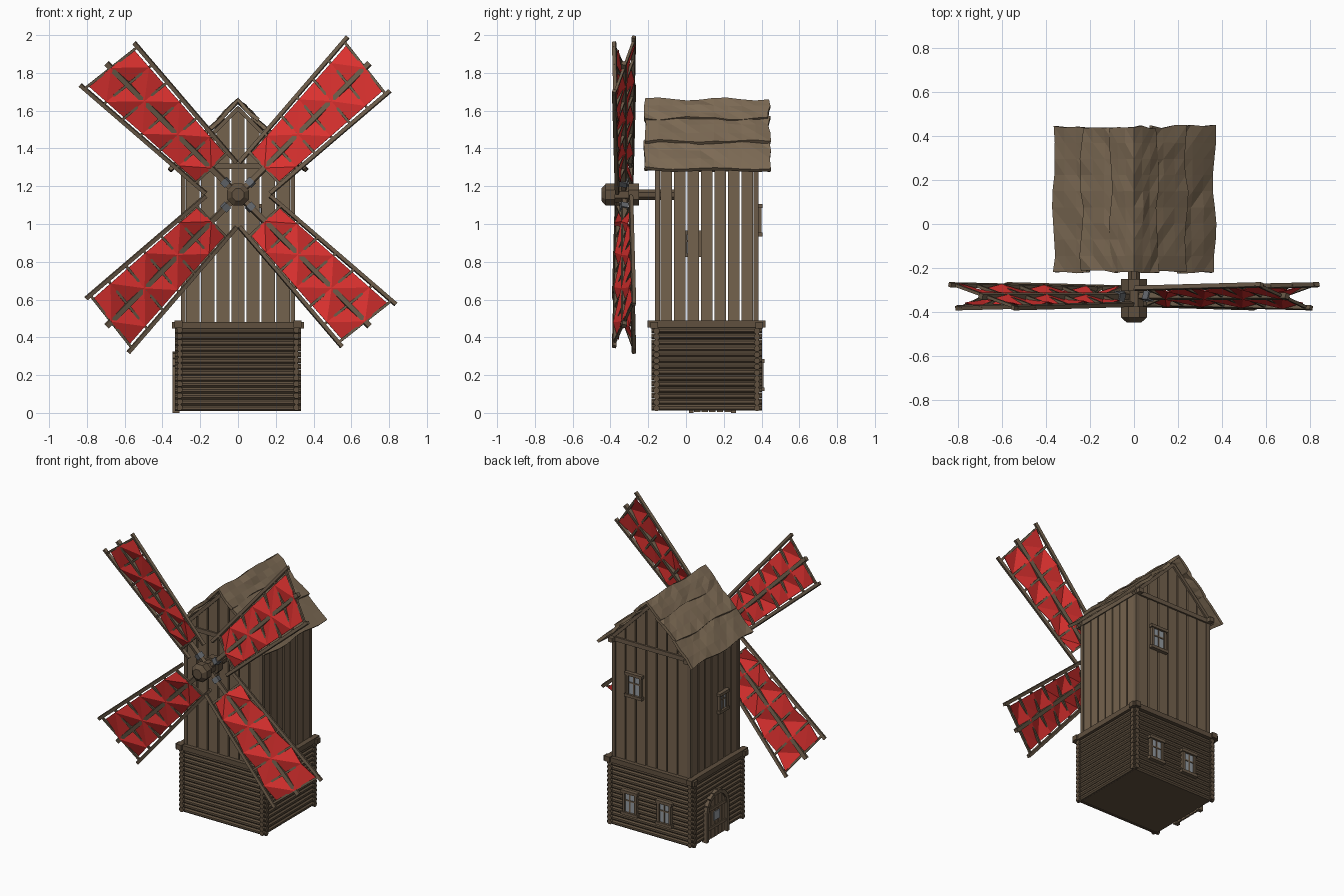
import bpy, bmesh, math, random
from mathutils import Vector, Matrix

if "Cube" in bpy.data.objects:
    bpy.data.objects.remove(bpy.data.objects["Cube"])

random.seed(4)


def mat(name, r, g, b):
    m = bpy.data.materials.new(name)
    m.diffuse_color = (r, g, b, 1)
    m.use_nodes = True
    m.node_tree.nodes["Principled BSDF"].inputs["Base Color"].default_value = m.diffuse_color
    return m


PLANK = mat("plank wood", 0.175, 0.122, 0.075)
LOG = mat("dark log wood", 0.115, 0.080, 0.049)
BEAM = mat("beam wood", 0.145, 0.103, 0.065)
THATCH = mat("roof thatch", 0.205, 0.146, 0.090)
CLOTH = mat("red cloth", 0.70, 0.030, 0.028)
METAL = mat("grey metal", 0.13, 0.14, 0.155)
GLASS = mat("window glass", 0.30, 0.33, 0.36)


def make(name, bm, material, solid=0):
    bmesh.ops.recalc_face_normals(bm, faces=bm.faces)
    me = bpy.data.meshes.new(name)
    bm.to_mesh(me)
    bm.free()
    me.materials.append(material)
    ob = bpy.data.objects.new(name, me)
    bpy.context.collection.objects.link(ob)
    if solid:
        mod = ob.modifiers.new("thickness", "SOLIDIFY")
        mod.thickness, mod.offset = solid, 0
    return ob


def frame(a, b, up):
    """Matrix at the midpoint of a-b, local z along a-b, local y close to up."""
    a, b = Vector(a), Vector(b)
    z = (b - a).normalized()
    x = Vector(up).cross(z).normalized()
    y = z.cross(x)
    m = Matrix((x, y, z)).transposed().to_4x4()
    m.translation = (a + b) / 2
    return m, (b - a).length


def beam(bm, a, b, w, h, up=(0, 1, 0)):
    m, length = frame(a, b, up)
    bmesh.ops.create_cube(bm, size=1, matrix=m @ Matrix.Diagonal((w, h, length, 1)))


def rod(bm, a, b, r1, r2=None, n=8, up=(0, 0, 1)):
    m, length = frame(a, b, up)
    m = m @ Matrix.Rotation(math.pi / n, 4, 'Z')
    bmesh.ops.create_cone(bm, cap_ends=True, segments=n, radius1=r1,
                          radius2=r1 if r2 is None else r2, depth=length, matrix=m)


def box(bm, x0, x1, y0, y1, z0, z1):
    m = Matrix.Translation(((x0 + x1) / 2, (y0 + y1) / 2, (z0 + z1) / 2))
    bmesh.ops.create_cube(bm, size=1, matrix=m @ Matrix.Diagonal((x1 - x0, y1 - y0, z1 - z0, 1)))


# Log base: solid core, stacked logs crossing at the corners
bm = bmesh.new()
box(bm, -0.305, 0.305, -0.158, 0.378, 0.012, 0.465)
make("base_core", bm, LOG)
bm = bmesh.new()
for i in range(14):
    z = 0.024 + i * 0.0315
    for y in (-0.156, 0.376):
        rod(bm, (-0.333, y, z), (0.333, y, z), 0.0165)
    for x in (-0.309, 0.309):
        rod(bm, (x, -0.182, z + 0.004), (x, 0.402, z + 0.004), 0.0165)
make("base_logs", bm, LOG)
bm = bmesh.new()
for y in (-0.168, 0.388):
    box(bm, -0.35, 0.35, y - 0.02, y + 0.02, 0.448, 0.482)
for x in (-0.315, 0.315):
    box(bm, x - 0.02, x + 0.02, -0.205, 0.42, 0.452, 0.488)
make("base_top_beams", bm, LOG)

# Tower planks with narrow gaps; front and back ones run up into the gables
bm = bmesh.new()


def gable(x):
    return 1.625 - 1.02 * abs(x)


for i in range(7):
    x0, x1 = -0.28 + i * 0.08 + 0.005, -0.2 + i * 0.08 - 0.005
    for y in (-0.152, 0.372):
        dy = random.uniform(-0.002, 0.002)
        pts = [(x0, 0.47), (x1, 0.47), (x1, gable(x1))]
        if i == 3:
            pts.append((0, gable(0)))
        pts.append((x0, gable(x0)))
        f = bm.faces.new([bm.verts.new((px, y - 0.008 + dy, pz)) for px, pz in pts])
        ex = bmesh.ops.extrude_face_region(bm, geom=[f])["geom"]
        bmesh.ops.translate(bm, vec=(0, 0.016, 0),
                            verts=[v for v in ex if isinstance(v, bmesh.types.BMVert)])
        if f.is_valid and not any(len(e.link_faces) < 2 for e in f.edges):
            pass
        else:
            bm.faces.new([v for v in f.verts]) if not f.is_valid else None
    y0, y1 = -0.14 + i * 0.0715 + 0.005, -0.14 + (i + 1) * 0.0715 - 0.005
    for x in (-0.291, 0.291):
        dx = random.uniform(-0.002, 0.002)
        box(bm, x - 0.008 + dx, x + 0.008 + dx, y0, y1, 0.47, 1.33)
make("tower_planks", bm, PLANK)

# Corner posts and the beams under the gables
bm = bmesh.new()
for x in (-0.29, 0.29):
    for y in (-0.15, 0.37):
        box(bm, x - 0.013, x + 0.013, y - 0.013, y + 0.013, 0.47, 1.31)
    box(bm, x - 0.016, x + 0.016, -0.2, 0.42, 1.29, 1.32)
for y in (-0.158, 0.378):
    box(bm, -0.305, 0.305, y - 0.012, y + 0.012, 1.29, 1.32)
    for s in (-1, 1):
        beam(bm, (0, y, 1.612), (s * 0.32, y, 1.29), 0.022, 0.024)
make("tower_frame", bm, BEAM)

# Thatched roof: three overlapping wavy layers on each side
rows = [((0.0, 1.657), (0.10, 1.553)), ((0.075, 1.563), (0.232, 1.432)),
        ((0.205, 1.437), (0.358, 1.287))]
NY = 9
for k, (top, low) in enumerate(rows):
    bm = bmesh.new()
    ridge = [1.652 + 0.008 * math.sin(1.3 * j + 0.6) for j in range(NY + 1)]
    for s in (-1, 1):
        grid = []
        for i in range(4):
            t = i / 3
            row = []
            for j in range(NY + 1):
                y = -0.218 + 0.66 * j / NY
                if j in (0, NY):
                    y += random.uniform(-0.008, 0.008)
                d = random.uniform(-0.006, 0.006)
                slip = 0.009 * math.sin(j * 1.1 + k * 2 + s) if i == 3 else 0
                x = top[0] + (low[0] - top[0]) * t + 0.7 * (d + slip)
                z = top[1] + (low[1] - top[1]) * t + 0.7 * (d - slip)
                if k == 0 and i == 0:
                    x, y, z = 0, -0.215 + 0.655 * j / NY, ridge[j]
                row.append(bm.verts.new((s * x, y, z)))
            grid.append(row)
        for i in range(3):
            for j in range(NY):
                a, b, c, d = grid[i][j], grid[i][j + 1], grid[i + 1][j + 1], grid[i + 1][j]
                bm.faces.new((a, b, c))
                bm.faces.new((a, c, d))
    bmesh.ops.remove_doubles(bm, verts=bm.verts, dist=0.0005)
    make("roof_layer_%d" % (k + 1), bm, THATCH, 0.02)

# Windows and door on the back and left walls
wood, glass = bmesh.new(), bmesh.new()


def window(c, u, n, w=0.09, h=0.15):
    c, u, n, z = Vector(c), Vector(u), Vector(n), Vector((0, 0, 1))
    for s in (-1, 1):
        beam(wood, c + u * s * w / 2 - z * h / 2, c + u * s * w / 2 + z * h / 2, 0.018, 0.03, n)
        e = c + z * s * h / 2 + n * 0.004
        beam(wood, e - u * (w / 2 + 0.018), e + u * (w / 2 + 0.018), 0.02, 0.036, n)
    beam(wood, c - z * h / 2, c + z * h / 2, 0.009, 0.022, n)
    beam(wood, c - u * w / 2 + z * 0.015, c + u * w / 2 + z * 0.015, 0.009, 0.022, n)
    beam(glass, c - z * h / 2 + n * 0.003, c + z * h / 2 + n * 0.003, w, 0.008, n)


window((0.15, 0.394, 0.2), (1, 0, 0), (0, 1, 0))
window((-0.115, 0.394, 0.2), (1, 0, 0), (0, 1, 0))
window((0.125, 0.384, 1.02), (1, 0, 0), (0, 1, 0), 0.1)
window((-0.303, 0.035, 0.895), (0, 1, 0), (-1, 0, 0), 0.075, 0.12)
DX, DY, R = -0.328, 0.14, 0.112
for s in (-1, 1):
    beam(wood, (DX, DY + s * R, 0), (DX, DY + s * R, 0.205), 0.026, 0.036, (1, 0, 0))
for i in range(8):
    p = [(DX, DY + R * math.cos(a), 0.2 + R * math.sin(a))
         for a in (math.pi * i / 8, math.pi * (i + 1) / 8)]
    beam(wood, p[0], p[1], 0.026, 0.036, (1, 0, 0))
make("window_and_door_frames", wood, BEAM)
bm = bmesh.new()
for i in range(5):
    y = DY - 0.08 + i * 0.04
    box(bm, -0.332, -0.32, y - 0.017, y + 0.017, 0.005, 0.2 + math.sqrt(R * R - (y - DY) ** 2))
box(bm, -0.338, -0.33, DY - 0.1, DY + 0.1, 0.07, 0.09)
box(bm, -0.338, -0.33, DY - 0.1, DY + 0.1, 0.2, 0.22)
make("door_planks", bm, PLANK)
beam(glass, (-0.334, DY - 0.03, 0.15), (-0.334, DY + 0.03, 0.15), 0.06, 0.006, (1, 0, 0))
make("window_panes", glass, GLASS)

# Axle and hub
HZ = 1.155
bm = bmesh.new()
for y0, y1, r0, r1 in ((-0.06, -0.26, 0.03, 0.03), (-0.25, -0.305, 0.063, 0.063),
                       (-0.3, -0.385, 0.046, 0.046), (-0.375, -0.425, 0.063, 0.063),
                       (-0.425, -0.448, 0.063, 0.035)):
    rod(bm, (0, y0, HZ), (0, y1, HZ), r0, r1)
make("axle_and_hub", bm, LOG)

# Four sails: r runs outwards, v across, y leans back on the counterclockwise edge
wood, cloth, metal = bmesh.new(), bmesh.new(), bmesh.new()
for q in range(4):
    ang = math.radians(45 + 90 * q)
    R_, V_ = Vector((math.cos(ang), 0, math.sin(ang))), Vector((-math.sin(ang), 0, math.cos(ang)))

    def P(r, side, dy=0.0):
        t = (r - 0.12) / 0.87
        r += 0.022 * side * t
        v = side * (0.115 + 0.066 * t)
        return Vector((0, -0.328 + side * (0.036 + 0.016 * t) + dy, HZ)) + R_ * r + V_ * v

    lean = V_ * -0.3 + Vector((0, 1, 0))
    beam(wood, P(0.02, 0), P(0.985, 0), 0.026, 0.026, lean)
    for s in (-1, 1):
        beam(wood, P(0.125, s), P(0.98, s), 0.02, 0.02, lean)
    stations = [0.2 + 0.125 * i for i in range(7)]
    for r in stations:
        beam(wood, P(r, -1.06), P(r, 1.06), 0.014, 0.014, lean)
    # Cloth woven over and under the crossbars
    g = [[cloth.verts.new(P(r, 0.86 * s, 0.014 * (-1) ** (i + j)))
          for j, s in enumerate((-1, 0, 1))] for i, r in enumerate(stations)]
    for i in range(6):
        for j in range(2):
            a, b, c, d = g[i][j], g[i][j + 1], g[i + 1][j + 1], g[i + 1][j]
            if (i + j) % 2:
                cloth.faces.new((a, b, c))
                cloth.faces.new((a, c, d))
            else:
                cloth.faces.new((a, b, d))
                cloth.faces.new((b, c, d))
    beam(metal, P(0.075, 0), P(0.11, 0), 0.04, 0.04, lean)
make("sail_frames", wood, BEAM)
make("sail_cloth", cloth, CLOTH, 0.004)
make("sail_straps", metal, METAL)
